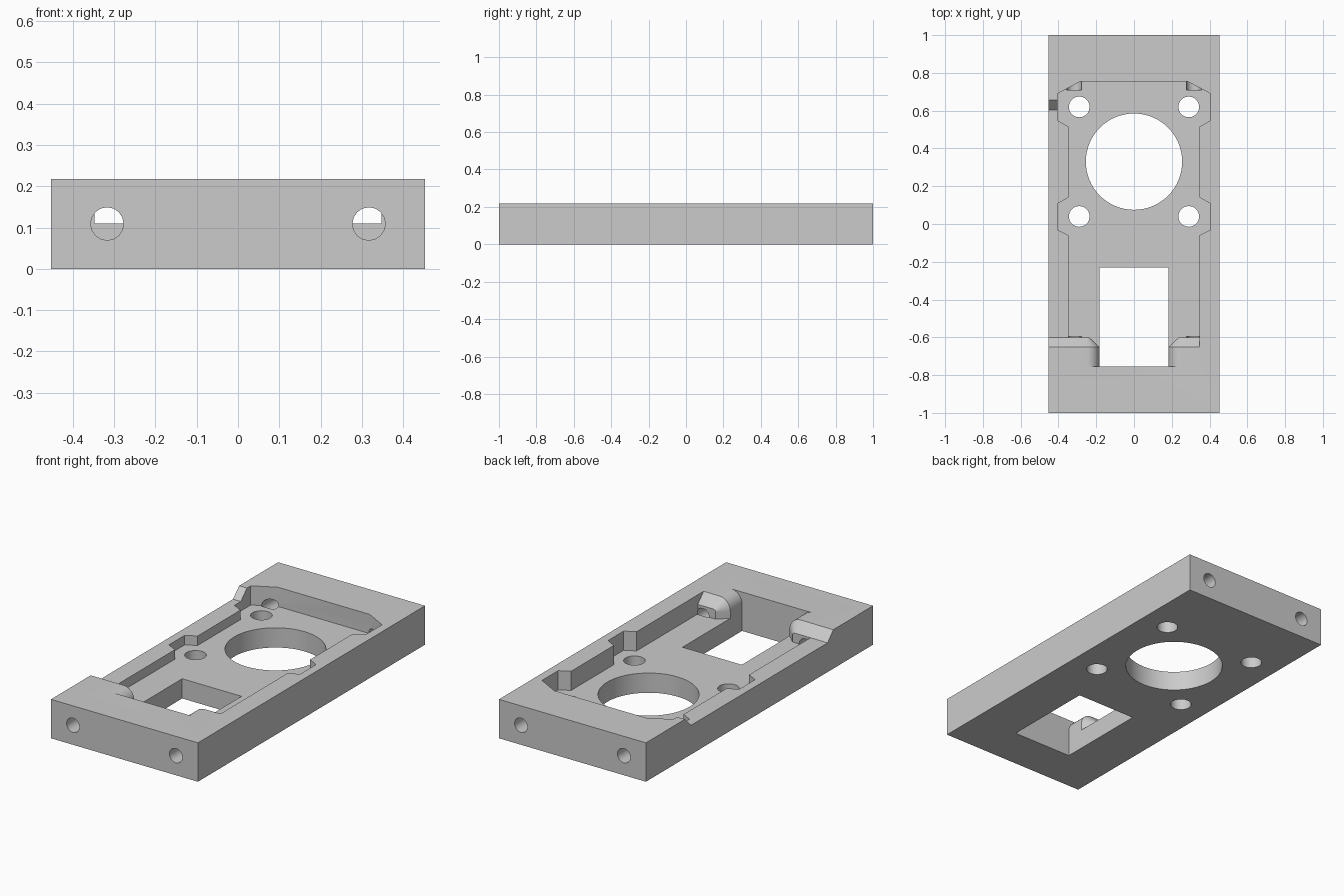
import bpy, bmesh, math
from mathutils import Matrix, Vector

cube = bpy.data.objects.get("Cube")
if cube:
    bpy.data.objects.remove(cube, do_unlink=True)

W, TOP, FLOOR = 0.453, 0.217, 0.11      # half width, top height, pocket floor
HIGH = 0.4                              # cutters end above the top

grey = bpy.data.materials.new("light_grey")
grey.use_nodes = True
colour = (0.6, 0.6, 0.6, 1)
grey.diffuse_color = colour
grey.node_tree.nodes["Principled BSDF"].inputs["Base Color"].default_value = colour


def make_object(name, bm):
    bmesh.ops.recalc_face_normals(bm, faces=bm.faces)
    mesh = bpy.data.meshes.new(name)
    bm.to_mesh(mesh)
    bm.free()
    obj = bpy.data.objects.new(name, mesh)
    bpy.context.collection.objects.link(obj)
    return obj


def loft(name, start, end):
    """Solid between two matching outlines."""
    bm = bmesh.new()
    a = [bm.verts.new(p) for p in start]
    b = [bm.verts.new(p) for p in end]
    bm.faces.new(a)
    bm.faces.new(b)
    for i in range(len(a)):
        j = (i + 1) % len(a)
        bm.faces.new((a[i], a[j], b[j], b[i]))
    return make_object(name, bm)


def box(name, x0, x1, y0, y1, z0, z1):
    ring = [(x0, y0), (x1, y0), (x1, y1), (x0, y1)]
    return loft(name, [(x, y, z0) for x, y in ring], [(x, y, z1) for x, y in ring])


def cylinder(name, centre, radius, depth, sides, along_y=False):
    bm = bmesh.new()
    turn = Matrix.Rotation(math.pi / 2, 4, "X") if along_y else Matrix()
    bmesh.ops.create_cone(bm, cap_ends=True, segments=sides, radius1=radius,
                          radius2=radius, depth=depth,
                          matrix=Matrix.Translation(Vector(centre)) @ turn)
    return make_object(name, bm)


def cut(target, cutter):
    cutter.hide_render = True
    mod = target.modifiers.new("cut", "BOOLEAN")
    mod.operation = "DIFFERENCE"
    mod.solver = "EXACT"
    mod.object = cutter
    bpy.context.view_layer.objects.active = target
    bpy.ops.object.modifier_apply(modifier=mod.name)
    bpy.data.objects.remove(cutter, do_unlink=True)


plate = box("mounting_plate", -W, W, -1, 1, 0, TOP)

# Main pocket, with clearance around the four bolt holes
half = [(0.347, -0.6), (0.347, -0.06), (0.405, -0.03), (0.405, 0.108),
        (0.347, 0.14), (0.347, 0.516), (0.405, 0.548), (0.405, 0.69), (0.283, 0.755)]
outline = half + [(-x, y) for x, y in reversed(half)]
cut(plate, loft("pocket", [(x, y, FLOOR) for x, y in outline],
                [(x, y, HIGH) for x, y in outline]))


# Throat between the rounded screw bosses, flared where it meets the pocket
def throat_section(y, inset, flange):
    r = 0.067 - inset
    cx, cz = 0.25, TOP - 0.067
    side = [(cx - r, FLOOR)]
    for i in range(9):
        t = math.pi / 2 * i / 8
        side.append((cx - r * math.cos(t), cz + r * math.sin(t)))
    if flange:
        side.append((0.347, TOP - inset + 0.0003))
    side.append((side[-1][0], HIGH))
    ring = side + [(-x, z) for x, z in reversed(side)]
    return [(x, y, z) for x, z in ring]


cut(plate, loft("throat", throat_section(-0.755, 0, False), throat_section(-0.65, 0, False)))
cut(plate, loft("flare", throat_section(-0.651, 0, True), throat_section(-0.6, 0.054, True)))

# Lowered right-hand wall with sloping ends
low = TOP - 0.054
ramp = [(-0.65, TOP), (-0.6, low), (0.603, low), (0.657, TOP), (0.657, HIGH), (-0.65, HIGH)]
cut(plate, loft("wall_dip", [(-0.6, y, z) for y, z in ramp],
                [(-0.34, y, z) for y, z in ramp]))

# Openings through the floor
cut(plate, box("window", -0.183, 0.183, -0.755, -0.23, -0.1, FLOOR + 0.02))
cut(plate, cylinder("shaft_hole", (0, 0.33, 0.05), 0.255, 0.4, 64))
for x in (-0.29, 0.29):
    for y in (0.04, 0.62):
        cut(plate, cylinder("bolt_hole", (x, y, 0.05), 0.055, 0.4, 20))

# Screw holes in both ends
for x in (-0.317, 0.317):
    cut(plate, cylinder("front_screw_hole", (x, -0.85, 0.109), 0.04, 0.51, 16, True))
    cut(plate, cylinder("back_screw_hole", (x, 0.91, 0.109), 0.04, 0.4, 16, True))

plate.data.materials.clear()
plate.data.materials.append(grey)
for face in plate.data.polygons:
    face.material_index = 0
bpy.ops.object.select_all(action="DESELECT")
plate.select_set(True)
bpy.context.view_layer.objects.active = plate
bpy.ops.object.shade_smooth_by_angle(angle=math.radians(30))
